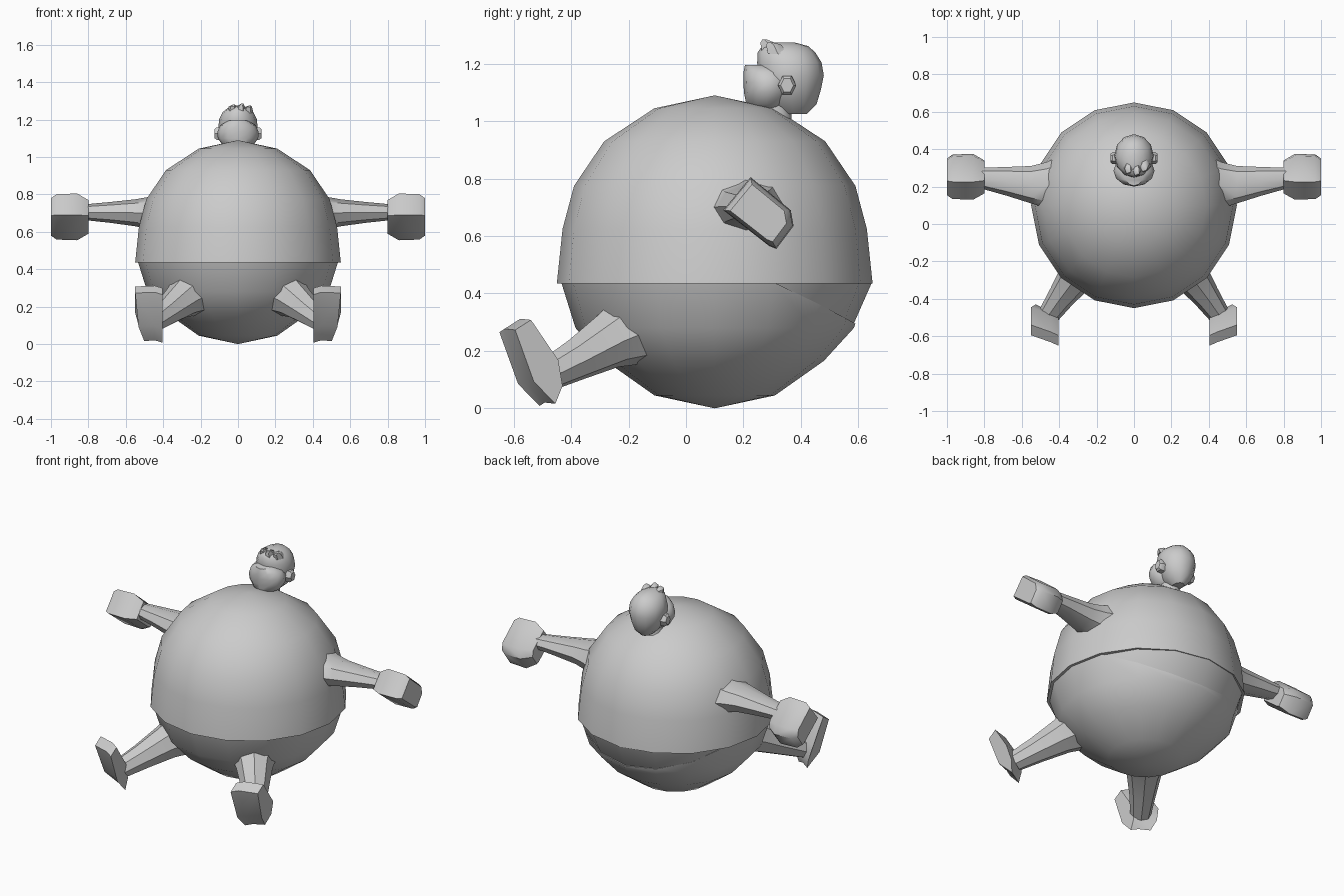
import bpy, bmesh, math
from math import sin, cos, pi
from mathutils import Vector

cube = bpy.data.objects.get("Cube")
if cube:
    bpy.data.objects.remove(cube, do_unlink=True)

grey = bpy.data.materials.new("clay grey")
grey.use_nodes = True
GREY = (0.6, 0.6, 0.6, 1)
grey.diffuse_color = GREY
grey.node_tree.nodes["Principled BSDF"].inputs["Base Color"].default_value = GREY


def loft(name, rings, angle=40):
    """Skin a list of equal-length point rings and cap both ends."""
    bm = bmesh.new()
    loops = [[bm.verts.new(p) for p in ring] for ring in rings]
    n = len(rings[0])
    for a, b in zip(loops, loops[1:]):
        for i in range(n):
            j = (i + 1) % n
            bm.faces.new((a[i], a[j], b[j], b[i]))
    bm.faces.new(loops[0])
    bm.faces.new(loops[-1])
    bmesh.ops.remove_doubles(bm, verts=bm.verts, dist=0.0005)
    bmesh.ops.recalc_face_normals(bm, faces=bm.faces)
    mesh = bpy.data.meshes.new(name)
    bm.to_mesh(mesh)
    bm.free()
    mesh.materials.append(grey)
    obj = bpy.data.objects.new(name, mesh)
    bpy.context.collection.objects.link(obj)
    bpy.ops.object.select_all(action='DESELECT')
    obj.select_set(True)
    bpy.context.view_layer.objects.active = obj
    bpy.ops.object.shade_smooth_by_angle(angle=math.radians(angle))
    return obj


def ellipse(z, cy, rx, ry, n=12, cx=0):
    return [(cx + rx * cos(2 * pi * i / n), cy + ry * sin(2 * pi * i / n), z) for i in range(n)]


def disc(r, z):
    return ellipse(z, 0.1, r, r, 16)


def tube_ring(centre, direction, r, n=8):
    """Ring of points square to a direction."""
    d = Vector(direction).normalized()
    u = d.cross(Vector((0, 0, 1))).normalized()
    v = u.cross(d)
    return [Vector(centre) + r * (cos(2 * pi * i / n) * u + sin(2 * pi * i / n) * v) for i in range(n)]


# Shirt: upper dome with a thin turned-in hem
loft("shirt", [disc(r, z) for r, z in (
    (0, 1.09), (0.21, 1.045), (0.385, 0.93), (0.49, 0.775),
    (0.53, 0.625), (0.55, 0.435), (0.52, 0.435))])


# Trousers and lower back: waistband dips towards the rear
def dip(i):
    return max(0, (sin(2 * pi * i / 16) - 0.38) / 0.62)


def waist(radius, height):
    return [(radius(dip(i)) * cos(2 * pi * i / 16),
             0.1 + radius(dip(i)) * sin(2 * pi * i / 16), height(dip(i))) for i in range(16)]


loft("trousers", [
    waist(lambda t: 0.50 - 0.04 * t, lambda t: 0.44 - 0.14 * t),
    waist(lambda t: 0.535 - 0.045 * t, lambda t: 0.44 - 0.145 * t),
    disc(0.485, 0.28), disc(0.38, 0.165), disc(0.21, 0.045), disc(0, 0)])
loft("lower_back", [
    waist(lambda t: 0.527 + 0.02 * t, lambda t: 0.437), disc(0.478, 0.28), disc(0.36, 0.17)])

# Neck, skull and jaw
loft("neck", [ellipse(0.95, 0.31, 0.07, 0.075), ellipse(1.01, 0.305, 0.055, 0.062),
              ellipse(1.10, 0.305, 0.055, 0.062)])
loft("skull", [ellipse(*r) for r in (
    (1.025, 0.375, 0.03, 0.045), (1.06, 0.37, 0.07, 0.085), (1.11, 0.365, 0.095, 0.105),
    (1.16, 0.365, 0.105, 0.115), (1.205, 0.36, 0.1, 0.112), (1.24, 0.35, 0.082, 0.1),
    (1.262, 0.345, 0.055, 0.08), (1.275, 0.34, 0.02, 0.035))])
loft("jaw", [ellipse(*r) for r in (
    (1.035, 0.285, 0.04, 0.04), (1.06, 0.28, 0.08, 0.07), (1.10, 0.285, 0.108, 0.083),
    (1.135, 0.285, 0.11, 0.085), (1.17, 0.28, 0.095, 0.08), (1.195, 0.265, 0.05, 0.06))])

# Hair tufts leaning over the forehead
for k, (x, y, h) in enumerate(((-0.03, 0.285, 0.025), (0.015, 0.275, 0.03), (0.055, 0.295, 0.02))):
    loft(f"hair_tuft_{k + 1}", [
        ellipse(1.235, y + 0.025, 0.028, 0.04, 6, x),
        ellipse(1.255 + h * 0.6, y + 0.01, 0.02, 0.03, 6, x),
        ellipse(1.255 + h, y - 0.002, 0.006, 0.008, 6, x + 0.008)])

# Outlines for the hand (y, z) and the foot (y, z)
HAND = ((0.225, 0.805), (0.13, 0.69), (0.29, 0.565), (0.315, 0.555), (0.375, 0.635), (0.365, 0.69))
FOOT = ((-0.65, 0.265), (-0.595, 0.30), (-0.50, 0.16), (-0.485, 0.07), (-0.51, 0.008), (-0.585, 0.085))

for s, side in ((1, "left"), (-1, "right")):
    # Ear
    loft(f"ear_{side}", [
        [(s * x, 0.352 + r * 0.032 * cos(a * pi / 3), 1.125 + r * 0.038 * sin(a * pi / 3)) for a in range(6)]
        for x, r in ((0.085, 1), (0.115, 1), (0.126, 0.7))])

    # Arm: flared shoulder tapering to the wrist
    arm = []
    for x, cy, cz, ry, rz in ((0.38, 0.20, 0.70, 0.17, 0.13), (0.47, 0.208, 0.70, 0.122, 0.088),
                              (0.55, 0.21, 0.702, 0.10, 0.072), (0.68, 0.228, 0.704, 0.077, 0.056),
                              (0.84, 0.248, 0.705, 0.052, 0.04)):
        arm.append([(s * x, cy + ry * cos(a * pi / 4), cz + rz * sin(a * pi / 4)) for a in range(8)])
    loft(f"arm_{side}", arm)

    # Hand: blocky mitten
    loft(f"hand_{side}", [
        [(s * x, 0.25 + f * (y - 0.25), 0.68 + f * (z - 0.68)) for y, z in HAND]
        for x, f in ((0.80, 0.72), (0.86, 1.0), (0.97, 0.97), (1.0, 0.8))])

    # Leg: wide hip narrowing to the ankle
    loft(f"leg_{side}", [
        tube_ring((s * x, y, z), (s * 0.22, -0.33, -0.18), r) for x, y, z, r in (
            (0.17, -0.08, 0.33, 0.19), (0.235, -0.18, 0.28, 0.135), (0.30, -0.27, 0.235, 0.10),
            (0.385, -0.385, 0.168, 0.074), (0.455, -0.485, 0.115, 0.058))])

    # Foot: wedge with toes up, outer side set back and narrower at the heel
    inner = [(s * 0.405, y, z) for y, z in FOOT]
    middle = [(s * 0.445, y + 0.018, z + 0.012) for y, z in FOOT]
    outer = [(s * (0.55 - max(0, 0.13 - z) * 0.4), y + 0.055, z + 0.008) for y, z in FOOT]
    loft(f"foot_{side}", [inner, middle, outer])
